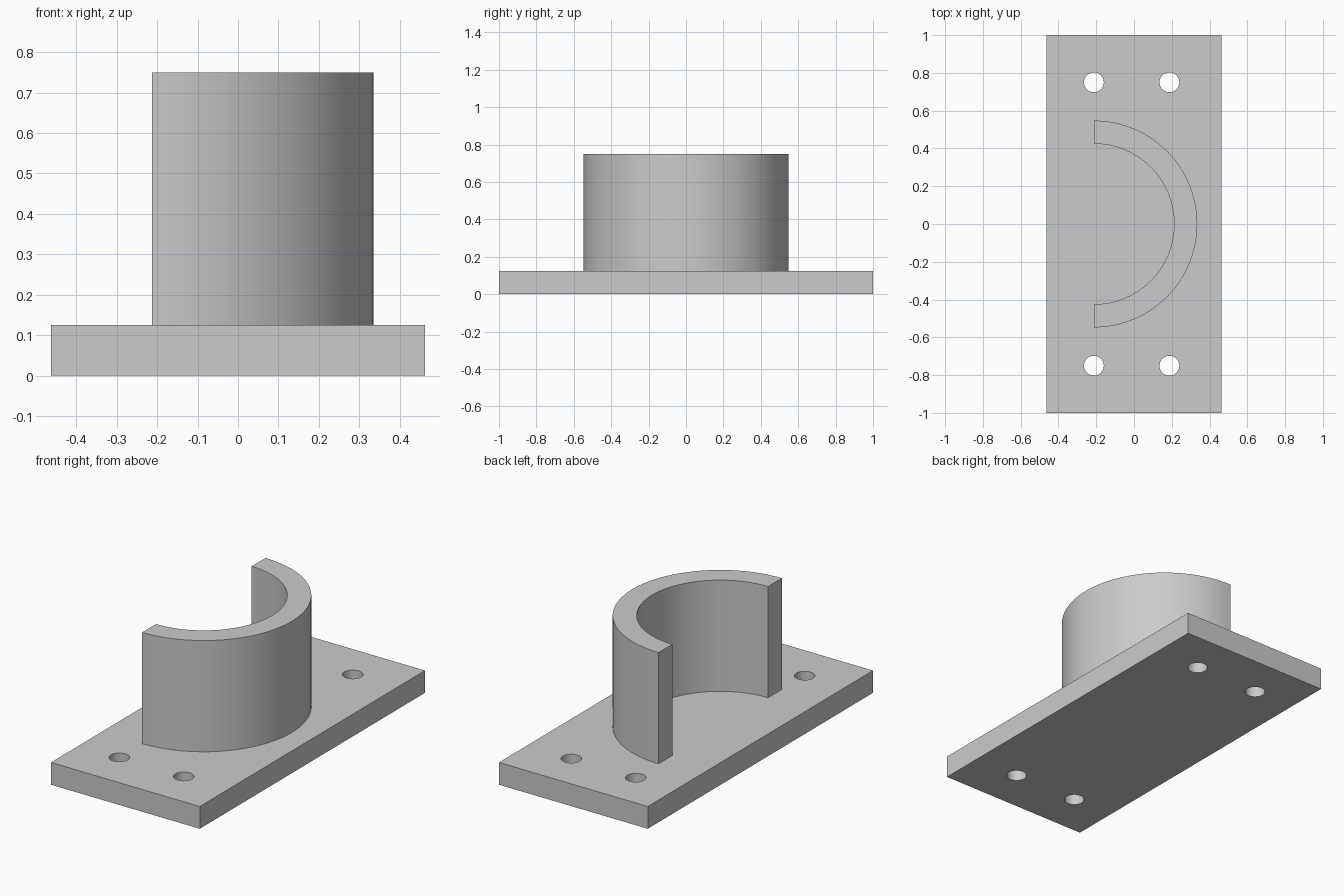
import bpy
import bmesh
from math import sin, cos, pi, radians

cube = bpy.data.objects.get("Cube")
if cube:
    bpy.data.objects.remove(cube, do_unlink=True)

# Main dimensions
HALF_WIDTH, HALF_LENGTH, PLATE_TOP = 0.4625, 1.0, 0.125
RING_X, OUTER_R, INNER_R, RING_TOP = -0.2125, 0.5475, 0.425, 0.75
HOLE_XS, HOLE_Y, HOLE_R = (-0.2125, 0.1875), 0.75, 0.0525
ARC_STEPS = 48

grey = bpy.data.materials.new("plain grey")
grey.use_nodes = True
colour = (0.6, 0.6, 0.6, 1)
grey.diffuse_color = colour
grey.node_tree.nodes["Principled BSDF"].inputs["Base Color"].default_value = colour


def extrude_profile(name, points, bottom, top):
    """Turn a closed outline into a solid prism."""
    bm = bmesh.new()
    face = bm.faces.new([bm.verts.new((x, y, bottom)) for x, y in points])
    result = bmesh.ops.extrude_face_region(bm, geom=[face])
    verts = [v for v in result["geom"] if isinstance(v, bmesh.types.BMVert)]
    bmesh.ops.translate(bm, verts=verts, vec=(0, 0, top - bottom))
    bmesh.ops.recalc_face_normals(bm, faces=bm.faces)
    mesh = bpy.data.meshes.new(name)
    bm.to_mesh(mesh)
    bm.free()
    obj = bpy.data.objects.new(name, mesh)
    bpy.context.collection.objects.link(obj)
    mesh.materials.append(grey)
    return obj


def arc(cx, cy, radius, start, end, steps):
    angles = [start + (end - start) * i / steps for i in range(steps + 1)]
    return [(cx + radius * cos(a), cy + radius * sin(a)) for a in angles]


def activate(obj):
    bpy.ops.object.select_all(action="DESELECT")
    obj.select_set(True)
    bpy.context.view_layer.objects.active = obj


# Base plate
base_plate = extrude_profile(
    "base_plate",
    [(-HALF_WIDTH, -HALF_LENGTH), (HALF_WIDTH, -HALF_LENGTH),
     (HALF_WIDTH, HALF_LENGTH), (-HALF_WIDTH, HALF_LENGTH)],
    0, PLATE_TOP)

# Four bolt holes drilled through the plate
for x in HOLE_XS:
    for side in (-1, 1):
        outline = arc(x, side * HOLE_Y, HOLE_R, 0, 2 * pi, ARC_STEPS)[:-1]
        cutter = extrude_profile("hole_cutter", outline, -0.1, PLATE_TOP + 0.1)
        cutter.hide_render = True
        activate(base_plate)
        drill = base_plate.modifiers.new("bolt_hole", "BOOLEAN")
        drill.operation = "DIFFERENCE"
        drill.solver = "EXACT"
        drill.object = cutter
        bpy.ops.object.modifier_apply(modifier=drill.name)
        bpy.data.objects.remove(cutter, do_unlink=True)

# Half-round wall standing on the plate, open towards -x
half_ring = extrude_profile(
    "half_ring_wall",
    arc(RING_X, 0, OUTER_R, -pi / 2, pi / 2, ARC_STEPS)
    + arc(RING_X, 0, INNER_R, pi / 2, -pi / 2, ARC_STEPS),
    PLATE_TOP, RING_TOP)

for part in (base_plate, half_ring):
    activate(part)
    bpy.ops.object.shade_smooth_by_angle(angle=radians(30))
